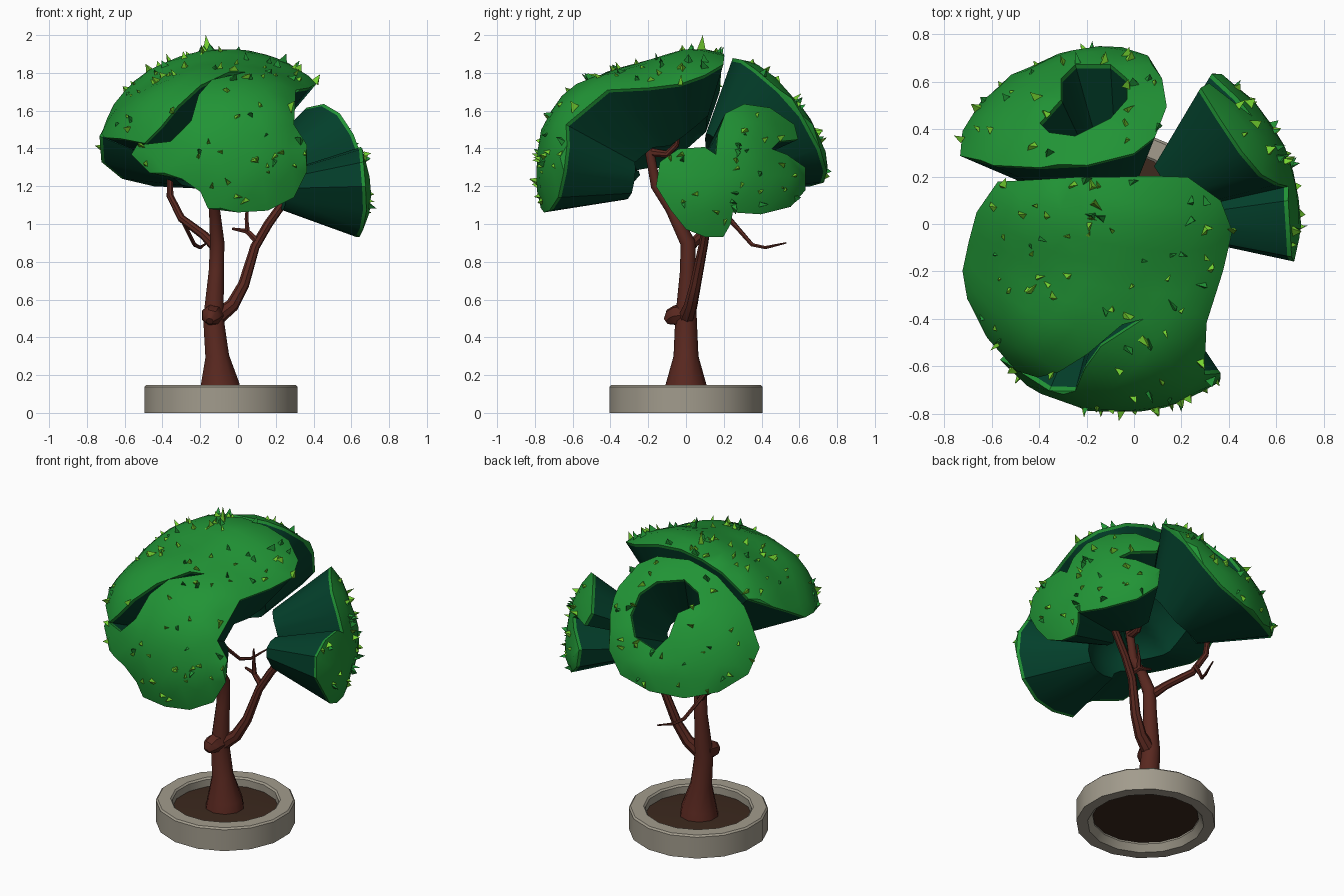
import bpy, bmesh, math, random
from mathutils import Vector
from mathutils.geometry import delaunay_2d_cdt

if "Cube" in bpy.data.objects:
    bpy.data.objects.remove(bpy.data.objects["Cube"])

random.seed(4)
C, R = Vector((-0.06, 0, 1.18)), 0.76      # the crown is cut from one big ball


def material(name, rgb):
    m = bpy.data.materials.new(name)
    m.diffuse_color = (*rgb, 1)
    m.use_nodes = True
    m.node_tree.nodes["Principled BSDF"].inputs["Base Color"].default_value = m.diffuse_color
    return m


GREEN = material("leaf_green", (0.015, 0.295, 0.036))
DARK = material("deep_green", (0.001, 0.05, 0.024))
LIME = material("lime_green", (0.18, 0.66, 0.03))
BARK = material("bark_brown", (0.1, 0.021, 0.014))
STONE = material("stone_grey", (0.36, 0.33, 0.265))
SOIL = material("soil_brown", (0.045, 0.022, 0.013))


def finish(bm, name, mats, angle=35):
    bmesh.ops.recalc_face_normals(bm, faces=bm.faces)
    for f in bm.faces:
        f.smooth = True
    for e in bm.edges:
        e.smooth = len(e.link_faces) == 2 and e.calc_face_angle(0) < math.radians(angle)
    me = bpy.data.meshes.new(name)
    bm.to_mesh(me)
    bm.free()
    for m in mats:
        me.materials.append(m)
    ob = bpy.data.objects.new(name, me)
    bpy.context.collection.objects.link(ob)
    return ob


# ---- crown shapes: a ball, or a ball bulging at the front or to the left
def ball(d):
    return R


def bulge(d):
    el = math.degrees(math.atan2(d.z, -d.y))
    k = 0.09 * math.exp(-((el - 29) / 28) ** 2) - 0.075 * math.exp(-((el - 72) / 18) ** 2)
    return R * (1 + k * (1 - d.x * d.x))


def left_bulge(d):
    return R * (1 + 0.06 * max(0, -d.x) ** 2)


# points on the crown as seen in one of the views
def on_crown(make, shape):
    r = R
    for _ in range(8):
        d = make(r).normalized()
        r = shape(d)
    return d


def other(r, a, b):
    return math.sqrt(max(r * r - a * a - b * b, 0))


def front(x, z, shape=bulge):
    return on_crown(lambda r: Vector((x - C.x, -other(r, x - C.x, z - C.z), z - C.z)), shape)


def back(x, z, shape=left_bulge):
    return on_crown(lambda r: Vector((x - C.x, other(r, x - C.x, z - C.z), z - C.z)), shape)


def top(x, y, shape=bulge):
    return on_crown(lambda r: Vector((x - C.x, y, other(r, x - C.x, y))), shape)


def side(y, z):
    return Vector((other(R, y, z - C.z), y, z - C.z)).normalized()


def inside(p, poly):
    hit = False
    for a, b in zip(poly, poly[1:] + poly[:1]):
        if (a.y > p.y) != (b.y > p.y) and p.x < a.x + (p.y - a.y) * (b.x - a.x) / (b.y - a.y):
            hit = not hit
    return hit


def leaf(bm, d, r, h, w):
    # small upright pointed leaf standing on the crown
    t = d.orthogonal().normalized()
    s = d.cross(t)
    a = random.uniform(0, 6.28)
    t, s = t * math.cos(a) + s * math.sin(a), s * math.cos(a) - t * math.sin(a)
    p = C + d * (r - 0.008)
    base = [bm.verts.new(p + q) for q in (t * w, s * w * 0.5 - t * w * 0.6, -s * w * 0.5 - t * w * 0.6)]
    tip = bm.verts.new(p + d * (h + 0.008) + t * random.uniform(-0.02, 0.02) * (h < 0.05))
    bm.faces.new(base)
    mi = int(random.random() < 0.65)
    for i in range(3):
        bm.faces.new((base[i], base[(i + 1) % 3], tip)).material_index = mi


def clump(name, axis, outline, hole=(), leaves=30, shape=ball, depth=lambda d: 0.42):
    """Patch of the ball with green skin, tapering in to a dark core."""
    axis = axis.normalized()
    u = Vector((0, 0, 1)).cross(axis).normalized()
    v = axis.cross(u)

    def flat(d):
        return Vector((d.dot(u), d.dot(v))).normalized() * axis.angle(d)

    def lift(q):
        th = max(q.length, 1e-6)
        return axis * math.cos(th) + (u * q.x + v * q.y) / th * math.sin(th)

    loops = []
    for ring in (outline, hole):
        pts = []
        for a, b in zip(ring, list(ring[1:]) + list(ring[:1])):
            n = max(1, round(a.angle(b) / 0.25))
            pts += [flat(a.slerp(b, i / n)) for i in range(n)]
        loops.append(pts)

    def ok(p):
        return inside(p, loops[0]) and not (loops[1] and inside(p, loops[1]))

    rim = loops[0] + loops[1]
    n0, n1 = len(loops[0]), len(loops[1])
    edges = [(i, (i + 1) % n0) for i in range(n0)] + [(n0 + i, n0 + (i + 1) % n1) for i in range(n1)]
    grid = [Vector((i * 0.15 + (j % 2) * 0.075, j * 0.13)) for i in range(-11, 12) for j in range(-12, 13)]
    grid = [p for p in grid if ok(p) and min((p - q).length for q in rim) > 0.09]
    vs, _, fs = delaunay_2d_cdt(rim + grid, edges, [], 0, 1e-6)[:3]
    fs = [f for f in fs if ok(sum((vs[i] for i in f), Vector((0, 0))) / 3)]
    count = {}
    for f in fs:
        for a, b in zip(f, list(f[1:]) + [f[0]]):
            key = (min(a, b), max(a, b))
            count[key] = count.get(key, 0) + 1
    border = [k for k, c in count.items() if c == 1]
    onrim = {i for k in border for i in k}
    bm = bmesh.new()
    dirs = {i: lift(vs[i]) for f in fs for i in f}

    def layer(ids, k):
        return {i: bm.verts.new(C + dirs[i] * shape(dirs[i]) * k(i)) for i in ids}

    skin = layer(dirs, lambda i: 0.99 if i in onrim else random.uniform(0.998, 1.012))
    lip = layer(onrim, lambda i: 0.965)
    core = layer(dirs, lambda i: depth(dirs[i]))
    for f in fs:
        bm.faces.new([skin[i] for i in f])
        bm.faces.new([core[i] for i in reversed(f)]).material_index = 1
    for a, b in border:
        bm.faces.new((skin[a], skin[b], lip[b], lip[a]))
        bm.faces.new((lip[a], lip[b], core[b], core[a])).material_index = 1
    finish(bm, name, [GREEN, DARK])
    # leaves scattered over the skin
    bm = bmesh.new()
    while leaves:
        p = Vector((random.uniform(-1.4, 1.4), random.uniform(-1.4, 1.4)))
        if ok(p):
            d = lift(p)
            leaf(bm, d, shape(d), random.uniform(0.015, 0.045), random.uniform(0.02, 0.035))
            leaves -= 1
    if name == "top_clump":
        d = top(-0.16, 0.08)
        leaf(bm, d, shape(d), (2.0 - C.z) / d.z - shape(d), 0.035)
    finish(bm, name + "_leaves", [GREEN, LIME], 1)


# ---- crown: top and front clump with a deep cleft on the left
lobe = [(0.04, 1.81), (-0.14, 1.77), (-0.21, 1.69), (-0.25, 1.55), (-0.36, 1.44), (-0.54, 1.42), (-0.57, 1.37),
        (-0.47, 1.27), (-0.3, 1.24), (-0.2, 1.17), (-0.16, 1.08), (0, 1.06), (0.16, 1.07), (0.3, 1.14),
        (0.37, 1.28), (0.37, 1.42), (0.3, 1.53)]
roof = [(0.31, -0.42), (0.38, -0.2), (0.42, -0.03), (0.37, 0.1), (0.23, 0.2), (-0.1, 0.2), (-0.4, 0.19),
        (-0.58, 0.18), (-0.67, 0.05), (-0.73, -0.2)]
cleft = [(-0.71, 1.46), (-0.5, 1.43), (-0.41, 1.52), (-0.32, 1.63), (-0.2, 1.74), (-0.05, 1.81)]
clump("top_clump", Vector((-0.1, -0.6, 0.8)),
      [front(*p) for p in lobe] + [top(*p) for p in roof] + [front(*p) for p in cleft], leaves=85, shape=bulge,
      depth=lambda d: 0.42 + 0.17 * min(max((d.y + 0.3) / 0.55, 0), 1))

# right clump made of two joined lobes
clump("right_clump", Vector((0.9, 0.35, 0.1)), [side(*p) for p in [
    (-0.14, 1.33), (-0.04, 1.4), (0.1, 1.41), (0.16, 1.37), (0.17, 1.48), (0.21, 1.59), (0.31, 1.64), (0.45, 1.62),
    (0.58, 1.53), (0.6, 1.45), (0.5, 1.44), (0.46, 1.4), (0.54, 1.37), (0.64, 1.3), (0.64, 1.18), (0.56, 1.09),
    (0.4, 1.05), (0.25, 1.06), (0.24, 1.0), (0.2, 0.93), (0.1, 0.93), (0, 0.97), (-0.08, 1.07), (-0.16, 1.2)]],
      leaves=32)

# back clump: a ring with an off-centre hole
ring_top = [(-0.74, 0.29), (-0.6, 0.25), (-0.4, 0.24), (-0.2, 0.25), (0, 0.3), (0.09, 0.37), (0.14, 0.5), (0.12, 0.62)]
ring_low = [(0.06, 1.4), (-0.05, 1.28), (-0.25, 1.22), (-0.45, 1.2), (-0.62, 1.24), (-0.73, 1.33)]
hole = [(-0.4, 0.43), (-0.31, 0.53), (-0.31, 0.62), (-0.25, 0.68), (-0.1, 0.68), (-0.03, 0.62), (-0.03, 0.53),
        (-0.1, 0.45), (-0.25, 0.375), (-0.36, 0.39)]
clump("back_clump", Vector((-0.39, 0.74, 0.545)),
      [top(*p, left_bulge) for p in ring_top] + [back(*p) for p in ring_low],
      [top(*p, left_bulge) for p in hole], leaves=30, shape=left_bulge)


# ---- trunk and branches: tapering tubes
def tube(name, pts, sides=8):
    bm = bmesh.new()
    rings = []
    P = [Vector(p[:3]) for p in pts]
    ref = Vector((0, 1, 0.01))
    for i, p in enumerate(P):
        t = (P[min(i + 1, len(P) - 1)] - P[max(i - 1, 0)]).normalized()
        ref = (ref - t * ref.dot(t)).normalized()
        w = t.cross(ref)
        ang = [k * math.tau / sides for k in range(sides)]
        rings.append([bm.verts.new(p + pts[i][3] * (ref * math.cos(a) + w * math.sin(a))) for a in ang])
    for a, b in zip(rings, rings[1:]):
        for k in range(sides):
            bm.faces.new((a[k], a[(k + 1) % sides], b[(k + 1) % sides], b[k]))
    bm.faces.new(rings[0])
    bm.faces.new(rings[-1])
    finish(bm, name, [BARK], 40)


tube("trunk", [(-0.095, 0, 0.08, 0.12), (-0.095, 0, 0.15, 0.108), (-0.11, 0, 0.3, 0.066), (-0.13, 0, 0.5, 0.057),
               (-0.115, 0.01, 0.75, 0.042), (-0.11, 0.01, 0.9, 0.04), (-0.125, -0.08, 1.08, 0.03),
               (-0.13, -0.16, 1.2, 0.026), (-0.13, -0.19, 1.37, 0.025), (-0.12, -0.2, 1.42, 0.015)], 10)
tube("trunk_tip", [(-0.13, -0.19, 1.38, 0.025), (-0.11, -0.1, 1.37, 0.02), (-0.1, -0.05, 1.42, 0.015), (-0.1, -0.035, 1.49, 0.007)])
tube("knot", [(-0.13, 0, 0.52, 0.06), (-0.14, -0.055, 0.515, 0.056), (-0.145, -0.08, 0.505, 0.048), (-0.15, -0.105, 0.485, 0.02)], 7)
tube("right_branch", [(-0.12, 0.0, 0.5, 0.045), (-0.03, 0.025, 0.57, 0.036), (0.03, 0.05, 0.68, 0.03),
                      (0.09, 0.09, 0.88, 0.025), (0.16, 0.11, 1.0, 0.024), (0.26, 0.13, 1.14, 0.022)])
tube("right_twig", [(0.11, 0.09, 0.9, 0.02), (0.05, 0.1, 0.96, 0.015), (0.03, 0.11, 0.965, 0.012), (-0.03, 0.12, 0.975, 0.007)], 6)
tube("right_twig_tip", [(0.05, 0.1, 0.96, 0.014), (0.045, 0.1, 1.03, 0.011), (0.05, 0.09, 1.13, 0.005)], 6)
tube("left_branch", [(-0.11, 0.01, 0.87, 0.03), (-0.18, 0.08, 0.94, 0.024), (-0.3, 0.18, 1.03, 0.021),
                     (-0.36, 0.23, 1.15, 0.019), (-0.36, 0.26, 1.32, 0.015)])
tube("left_twig", [(-0.31, 0.2, 1.06, 0.016), (-0.27, 0.28, 0.97, 0.012), (-0.23, 0.35, 0.89, 0.011),
                   (-0.2, 0.42, 0.875, 0.009), (-0.165, 0.53, 0.9, 0.004)], 6)


# ---- planter: stone ring and soil, turned profiles
def lathe(name, profile, mat, sides, closed):
    bm = bmesh.new()
    ang = [(k + 0.5) * math.tau / sides for k in range(sides)]
    rings = [[bm.verts.new((-0.09 + r * math.cos(a), r * math.sin(a), z)) for a in ang] for r, z in profile]
    for a, b in list(zip(rings, rings[1:] + rings[:1]))[:None if closed else -1]:
        for k in range(sides):
            bm.faces.new((a[k], a[(k + 1) % sides], b[(k + 1) % sides], b[k]))
    if not closed:
        bm.faces.new(rings[0])
        bm.faces.new(rings[-1])
    finish(bm, name, [mat], 30)


lathe("planter_ring", [(0.412, 0), (0.412, 0.138), (0.402, 0.148), (0.325, 0.148), (0.315, 0.138), (0.315, 0.04), (0.345, 0)],
      STONE, 16, True)
lathe("soil", [(0.32, 0.05), (0.325, 0.09), (0.2, 0.1)], SOIL, 24, False)
